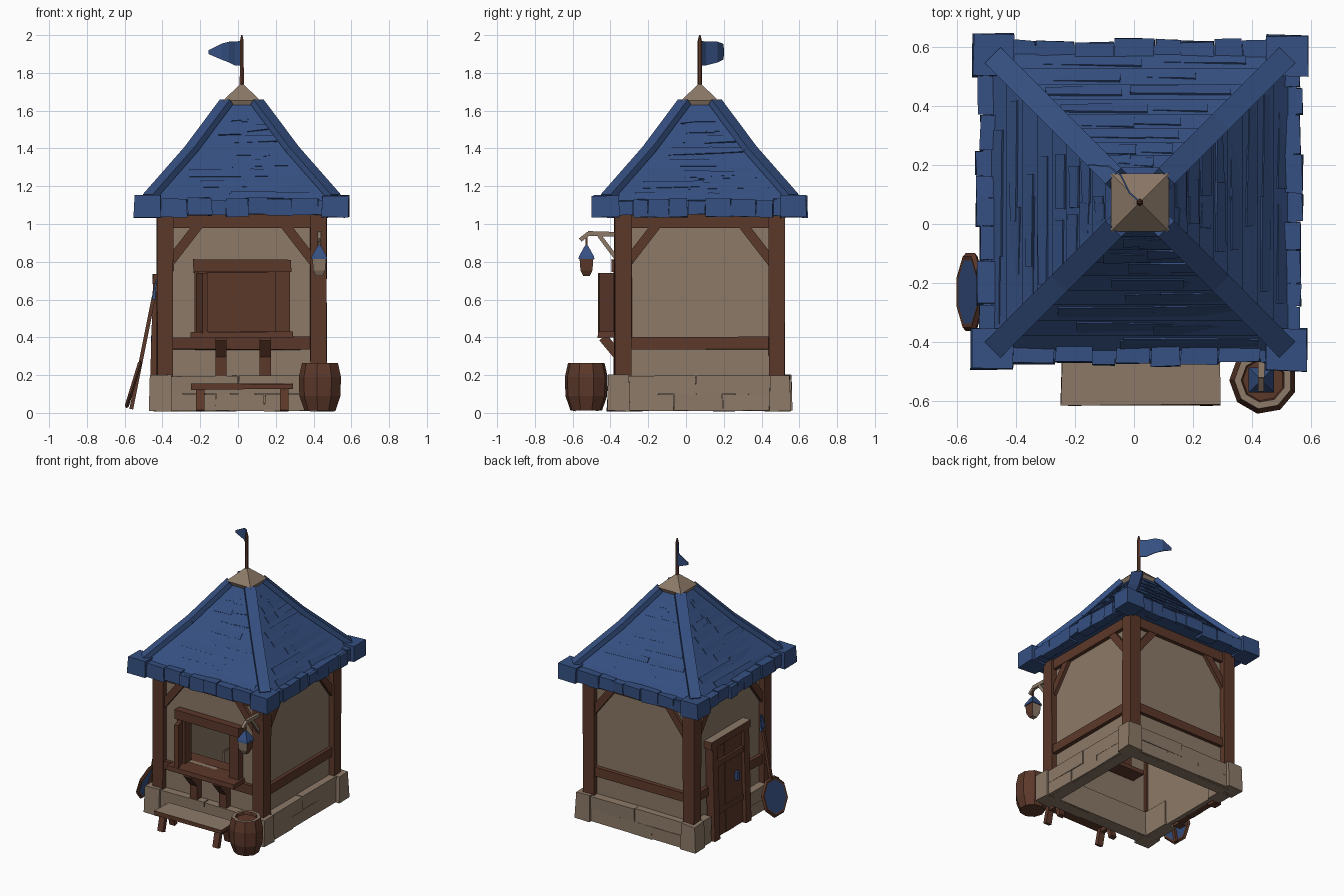
import bpy, bmesh, math, random
from mathutils import Vector, Matrix

if "Cube" in bpy.data.objects:
    bpy.data.objects.remove(bpy.data.objects["Cube"])

random.seed(4)
R = random.uniform
CX, CY = 0.02, 0.073          # centre of the hut


def material(name, rgb):
    m = bpy.data.materials.new(name)
    m.diffuse_color = (*rgb, 1)
    m.use_nodes = True
    m.node_tree.nodes["Principled BSDF"].inputs["Base Color"].default_value = m.diffuse_color
    return m


BLUE = material("blue", (0.036, 0.08, 0.222))
BROWN = material("brown wood", (0.108, 0.04, 0.023))
CREAM = material("tan plaster", (0.262, 0.192, 0.137))


def box(bm, x0, x1, y0, y1, z0, z1, top=1.0, jit=0.0):
    c = Vector(((x0 + x1) / 2, (y0 + y1) / 2))
    vs = bmesh.ops.create_cube(bm, size=1)["verts"]
    for v in vs:
        s = top if v.co.z > 0 else 1.0
        v.co = Vector((c.x + v.co.x * (x1 - x0) * s, c.y + v.co.y * (y1 - y0) * s,
                       z1 if v.co.z > 0 else z0))
        v.co += Vector((R(-jit, jit), R(-jit, jit), R(-jit, jit)))


def beam(bm, p0, p1, w, h, up=(0, 0, 1), end=1.0):
    p0, p1 = Vector(p0), Vector(p1)
    d = (p1 - p0).normalized()
    side = Vector(up).cross(d).normalized()
    u = d.cross(side)
    for v in bmesh.ops.create_cube(bm, size=1)["verts"]:
        a, b, c = v.co
        s = end if a > 0 else 1.0
        v.co = (p1 if a > 0 else p0) + side * b * w * s + u * c * h * s


def lathe(bm, pts, n, c, mat=Matrix()):
    rings = [[bm.verts.new(Vector(c) + mat @ Vector((r * math.cos(2 * math.pi * (i + .5) / n),
              r * math.sin(2 * math.pi * (i + .5) / n), z))) for i in range(n)] for r, z in pts]
    for a, b in zip(rings, rings[1:]):
        for i in range(n):
            j = (i + 1) % n
            bm.faces.new((a[i], a[j], b[j], b[i]))
    bm.faces.new(rings[0][::-1])
    bm.faces.new(rings[-1])


def four(build):
    """Build one side in hut coordinates, four times (front, right, back, left)."""
    bm = bmesh.new()
    for k in range(4):
        old = set(bm.verts)
        build(bm, k)
        new = [v for v in bm.verts if v not in old]
        bmesh.ops.rotate(bm, verts=new, cent=(0, 0, 0), matrix=Matrix.Rotation(k * math.pi / 2, 3, 'Z'))
    bmesh.ops.translate(bm, verts=bm.verts, vec=(CX, CY, 0))
    return bm


def finish(bm, name, mats, rule=None):
    bmesh.ops.recalc_face_normals(bm, faces=bm.faces)
    if rule:
        for f in bm.faces:
            f.material_index = int(rule(f))
    me = bpy.data.meshes.new(name)
    bm.to_mesh(me)
    bm.free()
    for m in mats:
        me.materials.append(m)
    ob = bpy.data.objects.new(name, me)
    bpy.context.collection.objects.link(ob)


# Stone base: corner blocks and rough stones, with a gap for the door on the left
def base(bm, k):
    box(bm, -.49, -.37, -.485, -.365, .01, .2, .9, .004)
    for a, b in (((-.4, -.27), (.17, .4)) if k == 3 else ((-.4, .4),)):
        box(bm, a, b, -.45, -.37, .01, .19)
    rows = ((.01, .1, (-.39, -.27, .17, .39)), (.1, .195, (-.39, -.27, .17, .39))) if k == 3 else \
           ((.01, .1, (-.39, -.14, .12, .39)), (.1, .195, (-.39, -.02, .39)))
    for z0, z1, cuts in rows:
        for a, b in zip(cuts, cuts[1:]):
            if not (k == 3 and a == -.27):
                box(bm, a, b, -.462 - R(0, .008), -.38, z0, z1, .985, .003)
finish(four(base), "stone_base", [CREAM])


# Timber frame
def frame(bm, k):
    box(bm, -.45, -.362, -.45, -.362, .19, 1.05, .99, .004)
    box(bm, -.37, .37, -.437, -.385, .98, 1.05)
    for a, b in (((-.37, -.25), (.15, .37)) if k == 3 else ((-.37, .37),)):
        box(bm, a, b, -.437, -.385, .335, .4, 1, .004)
    for s in (-1, 1):
        beam(bm, (s * .395, -.412, .78), (s * .225, -.412, 1.0), .05, .045, (0, 1, 0))
finish(four(frame), "timber_frame", [BROWN])

# Walls, the front one with a window opening
bm = bmesh.new()
L, Rt, F, B = CX - .41, CX + .41, CY - .41, CY + .41
box(bm, L, L + .03, F, B, .01, 1.05)
box(bm, Rt - .03, Rt, F, B, .18, 1.05)
box(bm, L, Rt, B - .03, B, .18, 1.05)
for x0, x1, z0, z1 in ((L, -.2, .18, 1.05), (.24, Rt, .18, 1.05), (-.2, .24, .18, .43), (-.2, .24, .76, 1.05)):
    box(bm, x0, x1, F, F + .03, z0, z1)
finish(bm, "plaster_walls", [CREAM])

# Panelling on the inside of the back wall, and the inner shelf
bm = bmesh.new()
box(bm, -.34, .38, B - .045, B - .028, .3, .95)
box(bm, -.25, .29, F + .02, F + .14, .395, .425)
finish(bm, "inner_panel_and_shelf", [BROWN])

# Window frame, open shutter, counter and its brackets
bm = bmesh.new()
box(bm, -.235, .28, -.395, -.3, .745, .81, 1, .004)
box(bm, -.23, -.165, -.375, -.3, .42, .75)
box(bm, .195, .275, -.385, -.3, .42, .75)
finish(bm, "window_frame", [BROWN])
bm = bmesh.new()
beam(bm, (-.205, -.37, .58), (-.175, -.462, .58), .03, .32)
finish(bm, "shutter", [BROWN])
bm = bmesh.new()
box(bm, -.25, .29, -.465, -.3, .4, .43, 1, .004)
for x in (-.09, .145):
    beam(bm, (x, -.44, .4), (x, -.365, .31), .06, .05)
    box(bm, x - .03, x + .03, -.385, -.33, .19, .4)
finish(bm, "counter", [BROWN])


# Roof: stepped shingle courses, loose shingles, hips, eaves
N, Z0, Z1, W0, W1 = 9, 1.12, 1.65, .5, .07
def level(t):
    return W0 + (W1 - W0) * t - .018 * math.sin(math.pi * t), Z0 + (Z1 - Z0) * t

bm = bmesh.new()
box(bm, -.53, .53, -.53, .53, 1.05, 1.125)
for i in range(N):
    (a, z), (b, zz) = level(i / N), level((i + 1) / N)
    a += .006
    box(bm, -a, a, -a, a, z, zz, b / a)
bmesh.ops.translate(bm, verts=bm.verts, vec=(CX, CY, 0))
finish(bm, "roof_courses", [BLUE])


def shingles(bm, k):
    for i in range(N - 1):
        for j in range(2):
            w, z = level((i + .35 + R(-.1, .2)) / N)
            ln = w * R(.6, 1.0)
            x = R(-w * .85, -w * .1) if j == 0 else w * .85 - ln
            beam(bm, (x, -w, z), (x + ln, -w, z + R(-.01, .01)),
                 .05, .014, (0, -.77, .64), R(.5, 1))
finish(four(shingles), "loose_shingles", [BLUE])


def hips(bm, k):
    for t0, t1 in ((0.02, .5), (.5, .97)):
        (a, z), (b, zz) = level(t0), level(t1)
        beam(bm, (-a, -a, z + .012), (-b, -b, zz + .012), .075, .035, (-1, -1, 1.7))
    box(bm, -.57, -.425, -.565, -.425, 1.035, 1.15, .98, .004)
    x = -.43
    while x < .42:
        w = R(.07, .16)
        box(bm, x, min(x + w, .43), -.54 - R(0, .015), -.48, 1.035 + R(0, .02), 1.12 + R(0, .02), .97, .004)
        x += w
finish(four(hips), "roof_hips_and_eaves", [BLUE])

# Roof cap
bm = bmesh.new()
lathe(bm, [(.12, 1.625), (.138, 1.655), (.012, 1.74)], 4, (CX, CY, 0))
finish(bm, "roof_cap", [CREAM])

# Flag pole and waving flag
bm = bmesh.new()
lathe(bm, [(.013, 1.7), (.011, 1.97), (.004, 2.0)], 6, (CX, CY, 0))
finish(bm, "flag_pole", [BROWN])
bm = bmesh.new()
pts = [(.02, .075, 1.84, 1.97), (-.015, .105, 1.84, 1.965), (-.045, .165, 1.855, 1.965),
       (-.085, .195, 1.87, 1.955), (-.155, .2, 1.9, 1.92)]
cols = [[bm.verts.new((x + o, y + o, z)) for z in (a, b) for o in (-.002, .002)] for x, y, a, b in pts]
for p, q in zip(cols, cols[1:]):
    for i, j in ((0, 1), (1, 3), (3, 2), (2, 0)):
        bm.faces.new((p[i], p[j], q[j], q[i]))
bm.faces.new([cols[0][i] for i in (0, 1, 3, 2)])
bm.faces.new([cols[-1][i] for i in (0, 1, 3, 2)])
finish(bm, "flag", [BLUE])

# Door on the left side, set into the base
bm = bmesh.new()
for y in (-.055, .305):
    beam(bm, (-.44, y, .01), (-.42, y, .69), .06, .06, (-1, 0, 0))
for i in range(3):
    y = .025 + i * .1
    beam(bm, (-.418, y, .015), (-.405, y, .69), .098, .05 + .006 * (i % 2), (-1, 0, 0))
for z in (.2, .55):
    box(bm, -.45, -.41, -.02, .27, z - .02, z + .02)
finish(bm, "door", [BROWN])
bm = bmesh.new()
box(bm, -.45, -.39, -.1, .35, .685, .735, 1, .003)
finish(bm, "door_lintel", [BROWN, CREAM], lambda f: f.normal.z > .8)
bm = bmesh.new()
box(bm, -.46, -.42, .035, .06, .35, .41)
finish(bm, "door_handle", [BLUE])

# Shield and spear leaning on the left side
bm = bmesh.new()
tilt = Matrix.Rotation(math.radians(-73), 3, 'Y')
lathe(bm, [(.115, -.008), (.13, -.01), (.142, 0), (.13, .012), (.115, .01)], 8, (-.553, -.23, .15), tilt)
axis = tilt @ Vector((0, 0, 1))
finish(bm, "shield", [BROWN, BLUE], lambda f: abs(f.normal.dot(axis)) > .995)
bm = bmesh.new()
beam(bm, (-.565, -.24, .02), (-.445, -.25, .62), .022, .02, (1, 0, 0))
finish(bm, "spear_shaft", [BROWN])
bm = bmesh.new()
beam(bm, (-.447, -.25, .6), (-.432, -.25, .71), .05, .018, (1, 0, 0), .3)
finish(bm, "spear_tip", [BLUE])

# Bench
bm = bmesh.new()
box(bm, -.245, .29, -.61, -.45, .125, .155, 1, .004)
for x in (-.2, .245):
    for s in (-1, 1):
        beam(bm, (x, -.53 + s * .04, .135), (x, -.53 + s * .07, .012), .045, .03, (0, 1, 0))
    box(bm, x - .015, x + .015, -.59, -.47, .095, .128)
finish(bm, "bench", [BROWN, CREAM], lambda f: f.normal.z > .8 and f.calc_center_median().z > .15)

# Barrel
bm = bmesh.new()
lathe(bm, [(.085, .012), (.112, .09), (.115, .19), (.098, .265), (.075, .265), (.07, .245)], 9, (.437, -.528, 0))
finish(bm, "barrel", [BROWN, CREAM], lambda f: f.normal.z > .9 and f.calc_center_median().z > .25)

# Lantern and its bracket on the right front post
bm = bmesh.new()
beam(bm, (.43, -.36, .945), (.43, -.52, .95), .022, .025)
beam(bm, (.43, -.515, .95), (.43, -.56, .915), .02, .022)
beam(bm, (.43, -.37, .82), (.43, -.46, .94), .02, .022)
finish(bm, "lantern_bracket", [CREAM])
bm = bmesh.new()
lathe(bm, [(.006, .87), (.006, .93)], 4, (.43, -.527, 0))
lathe(bm, [(.025, .725), (.045, .755), (.052, .82)], 4, (.43, -.527, 0))
finish(bm, "lantern_body", [BROWN, CREAM], lambda f: abs(f.normal.y) > .6 or f.normal.z < -.5)
bm = bmesh.new()
lathe(bm, [(.06, .815), (.055, .83), (.012, .885)], 4, (.43, -.527, 0))
finish(bm, "lantern_cap", [BLUE])
